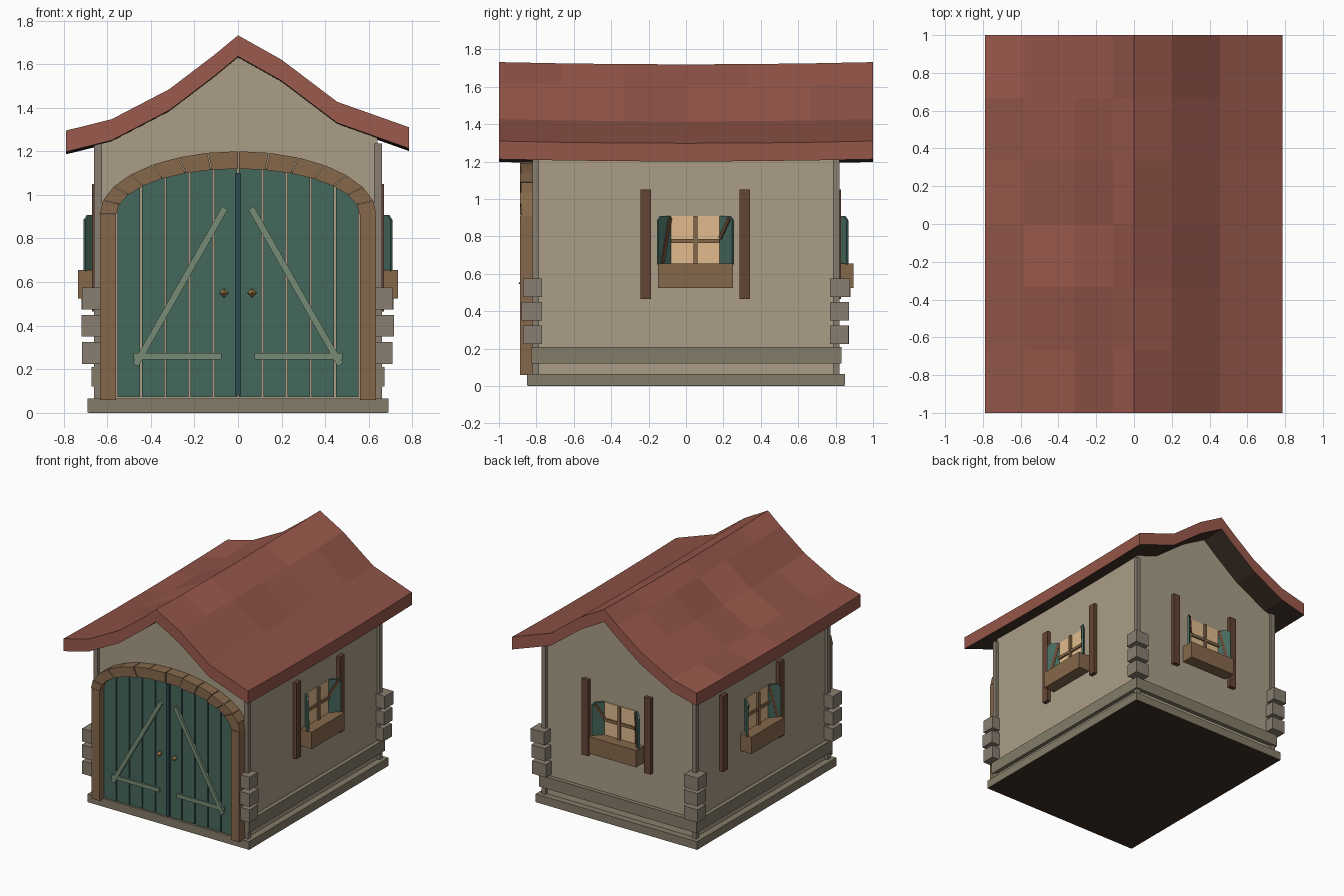
import bpy, bmesh, math, random

if "Cube" in bpy.data.objects:
    bpy.data.objects.remove(bpy.data.objects["Cube"])

random.seed(4)


def mat(name, r, g, b):
    m = bpy.data.materials.new(name)
    m.diffuse_color = (r, g, b, 1)
    m.use_nodes = True
    m.node_tree.nodes["Principled BSDF"].inputs["Base Color"].default_value = m.diffuse_color
    return m


PLASTER = mat("plaster", 0.40, 0.34, 0.24)
STONE = mat("stone", 0.25, 0.21, 0.16)
TRIM = mat("plinth_stone", 0.23, 0.20, 0.14)
WOOD = mat("oak", 0.24, 0.14, 0.07)
DARK = mat("dark_wood", 0.13, 0.06, 0.035)
UNDER = mat("underside", 0.05, 0.03, 0.02)
GREEN = mat("green_paint", 0.06, 0.14, 0.11)
PALE = mat("pale_green", 0.18, 0.26, 0.18)
SLATE = mat("dark_green", 0.03, 0.07, 0.08)
GLASS = mat("lit_glass", 0.75, 0.50, 0.27)
BRASS = mat("brass", 0.35, 0.22, 0.07)
REDS = [mat("roof_red_%d" % i, 0.27 + 0.03 * i, 0.085 + 0.008 * i, 0.062 + 0.006 * i) for i in range(3)]

# Wall frames: (u along wall, z, distance outward) to world
FRONT = lambda u, z, w: (u, -w, z)
BACK = lambda u, z, w: (u, w, z)
RIGHT = lambda u, z, w: (w, u, z)
LEFT = lambda u, z, w: (-w, u, z)


def finish(name, bm, mats):
    bmesh.ops.recalc_face_normals(bm, faces=bm.faces)
    me = bpy.data.meshes.new(name)
    bm.to_mesh(me)
    bm.free()
    for m in mats:
        me.materials.append(m)
    ob = bpy.data.objects.new(name, me)
    bpy.context.collection.objects.link(ob)
    return ob


def prism(name, pts, w0, w1, m, frame=FRONT):
    """Extrude a wall-plane outline from depth w0 to w1."""
    bm = bmesh.new()
    a = [bm.verts.new(frame(u, z, w0)) for u, z in pts]
    b = [bm.verts.new(frame(u, z, w1)) for u, z in pts]
    bm.faces.new(a)
    bm.faces.new(b)
    n = len(pts)
    for i in range(n):
        j = (i + 1) % n
        bm.faces.new((a[i], a[j], b[j], b[i]))
    return finish(name, bm, [m])


def rect(name, u0, u1, z0, z1, w0, w1, m, frame=FRONT):
    return prism(name, [(u0, z0), (u1, z0), (u1, z1), (u0, z1)], w0, w1, m, frame)


def bar(name, p, q, width, w0, w1, m, frame=FRONT):
    du, dz = q[0] - p[0], q[1] - p[1]
    k = width / 2 / math.hypot(du, dz)
    a, b = -dz * k, du * k
    return prism(name, [(p[0] + a, p[1] + b), (q[0] + a, q[1] + b),
                        (q[0] - a, q[1] - b), (p[0] - a, p[1] - b)], w0, w1, m, frame)


# Roof: wavy uneven profile, sagging lengthwise, patches of tile colour
ROOF = [(-0.79, 1.295), (-0.58, 1.347), (-0.315, 1.485), (-0.11, 1.641), (0, 1.732),
        (0.2, 1.62), (0.455, 1.427), (0.785, 1.31)]
bm = bmesh.new()
rows = []
for i in range(7):
    y = -1 + i / 3
    sag = 0.012 * (1 - y * y)
    rows.append([[bm.verts.new((x, y, z - sag - d)) for x, z in ROOF] for d in (0, 0.097)])
for i in range(6):
    (t0, b0), (t1, b1) = rows[i], rows[i + 1]
    for k in range(7):
        bm.faces.new((t0[k], t0[k + 1], t1[k + 1], t1[k])).material_index = random.randrange(3)
        bm.faces.new((b0[k], b0[k + 1], b1[k + 1], b1[k])).material_index = 3
    for k in (0, 7):
        bm.faces.new((t0[k], t1[k], b1[k], b0[k])).material_index = 1
for t, b in (rows[0], rows[-1]):
    for k in range(7):
        bm.faces.new((t[k], t[k + 1], b[k + 1], b[k])).material_index = 2
finish("roof", bm, REDS + [UNDER])

# Walls with gables reaching just inside the roof
gable = [(-0.64, 0.03), (-0.64, 1.245)] + [(x, z - 0.085) for x, z in ROOF[1:-1]] + [(0.64, 1.26), (0.64, 0.03)]
prism("walls", gable, -0.8, 0.8, PLASTER)

# Plinth, stone band and floor
rect("plinth", -0.69, 0.69, 0.002, 0.065, -0.85, 0.85, TRIM)
rect("floor", -0.685, 0.685, 0, 0.01, -0.845, 0.845, UNDER)
rect("stone_band", -0.672, 0.672, 0.12, 0.21, -0.832, 0.825, TRIM)

# Corner posts and corner stones
for sx in (-1, 1):
    for sy in (-1, 1):
        rect("corner_post", sx * 0.625, sx * 0.66, 0.06, 1.235, sy * 0.785, sy * 0.82, STONE)
        for z in (0.225, 0.35, 0.475):
            e = random.uniform(-0.006, 0.006)
            rect("corner_stone", sx * (0.595 + e), sx * (0.712 + e), z, z + 0.1,
                 sy * 0.77, sy * (0.875 + e), STONE)


# Door surround: posts and an arch of wooden blocks
def ellipse(a, b, t):
    return (a * math.cos(t), 0.91 + b * math.sin(t))


for s in (-1, 1):
    rect("door_post", s * 0.56, s * 0.632, 0.06, 0.91, 0.8, 0.888, WOOD)
N = 14
for i in range(N):
    t0, t1 = math.pi * i / N, math.pi * (i + 1) / N - 0.008
    prism("arch_block", [ellipse(0.635, 0.29, t0), ellipse(0.635, 0.29, t1),
                         ellipse(0.558, 0.21, t1), ellipse(0.558, 0.21, t0)],
          0.8, 0.882 + 0.006 * (i % 2), WOOD)

# Double door: backing, planks, braces, knobs, meeting bar
arch_z = lambda x: 0.915 + 0.21 * math.sqrt(max(0, 1 - (x / 0.565) ** 2))
prism("door_backing", [(0.56, 0.065)] + [ellipse(0.565, 0.22, math.pi * i / 16) for i in range(17)]
      + [(-0.56, 0.065)], 0.79, 0.828, PLASTER)
for s in (-1, 1):
    for i in range(5):
        a, b = 0.005 + i * 0.111, 0.108 + i * 0.111
        m = (a + b) / 2
        prism("door_plank", [(s * a, 0.072), (s * b, 0.072), (s * b, arch_z(b)),
                             (s * m, arch_z(m)), (s * a, arch_z(a))], 0.815, 0.845, GREEN)
    bar("door_diagonal", (s * 0.06, 0.94), (s * 0.47, 0.22), 0.03, 0.84, 0.862, PALE)
    rect("door_rail", s * 0.075, s * 0.48, 0.244, 0.274, 0.84, 0.858, PALE)
    bm = bmesh.new()
    c = [bm.verts.new((s * 0.065 + dx, -0.87 + dy, 0.55 + dz)) for dx, dy, dz in
         ((0.022, 0, 0), (0, 0, 0.022), (-0.022, 0, 0), (0, 0, -0.022), (0, -0.025, 0), (0, 0.04, 0))]
    for i in range(4):
        for tip in (4, 5):
            bm.faces.new((c[i], c[(i + 1) % 4], c[tip]))
    finish("door_knob", bm, [BRASS])
rect("door_meeting_bar", -0.013, 0.013, 0.08, 1.1, 0.83, 0.862, SLATE)


# Windows: lit pane, muntins, sill box, angled shutters, side timbers
def window(wall, frame, u, timbers):
    rect("window_pane", u - 0.13, u + 0.13, 0.645, 0.908, wall - 0.02, wall + 0.006, GLASS, frame)
    rect("window_mullion", u - 0.011, u + 0.011, 0.645, 0.908, wall, wall + 0.022, WOOD, frame)
    rect("window_crossbar", u - 0.13, u + 0.13, 0.765, 0.787, wall, wall + 0.018, WOOD, frame)
    rect("window_sill_box", u - 0.2, u + 0.2, 0.525, 0.655, wall - 0.01, wall + 0.095, WOOD, frame)
    for s in (-1, 1):
        # shutter plane: p runs outward at 45 degrees, d is its thickness
        hinge = lambda p, z, d, s=s: frame(u + s * (0.128 + 0.72 * p + 0.7 * d), z, wall + 0.72 * p - 0.7 * d)
        prism("shutter", [(-0.005, 0.65), (0.095, 0.65), (0.095, 0.885), (0.075, 0.908), (-0.005, 0.908)],
              0, 0.014, GREEN, hinge)
        bar("shutter_brace", (0.07, 0.66) if s < 0 else (0.01, 0.79),
            (0.012, 0.90) if s < 0 else (0.075, 0.895), 0.02, -0.008, 0.002, DARK, hinge)
    for t in timbers:
        rect("side_timber", t - 0.028, t + 0.028, 0.465, 1.05, wall - 0.01, wall + 0.03, DARK, frame)


window(0.64, RIGHT, 0.05, (-0.215, 0.315))
window(0.64, LEFT, 0.05, (-0.215, 0.475))
window(0.8, BACK, 0.0, (-0.25, 0.285))
